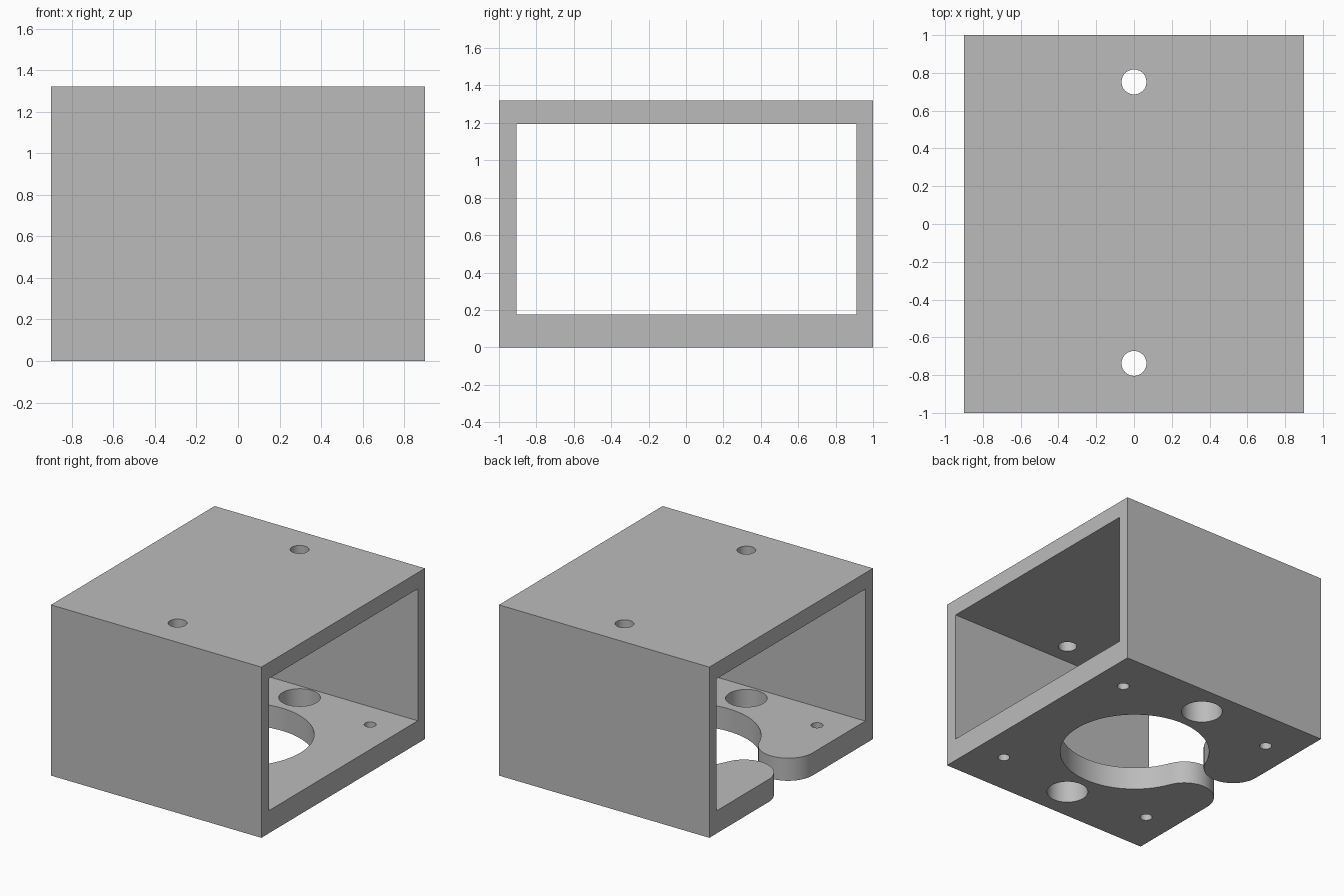
import bpy, bmesh, math

if "Cube" in bpy.data.objects:
    bpy.data.objects.remove(bpy.data.objects["Cube"])

HX, HY, H = 0.9, 1.0, 1.32      # outer half sizes and height
FLOOR, CEIL = 0.175, 1.195      # inner cavity heights
YC = 0.007                      # hole pattern centre in y

grey = bpy.data.materials.new("plain_grey")
grey.diffuse_color = (0.5, 0.5, 0.5, 1)
grey.use_nodes = True
grey.node_tree.nodes["Principled BSDF"].inputs["Base Color"].default_value = grey.diffuse_color


def prism(name, pts, z0, z1):
    """Extrude a closed xy outline from z0 to z1."""
    bm = bmesh.new()
    face = bm.faces.new([bm.verts.new((x, y, z0)) for x, y in pts])
    top = bmesh.ops.extrude_face_region(bm, geom=[face])["geom"]
    bmesh.ops.translate(bm, vec=(0, 0, z1 - z0),
                        verts=[v for v in top if isinstance(v, bmesh.types.BMVert)])
    bmesh.ops.recalc_face_normals(bm, faces=bm.faces)
    mesh = bpy.data.meshes.new(name)
    bm.to_mesh(mesh)
    bm.free()
    mesh.materials.append(grey)
    obj = bpy.data.objects.new(name, mesh)
    bpy.context.collection.objects.link(obj)
    return obj


def arc(cx, cy, r, a0, a1, n):
    return [(cx + r * math.cos(a0 + (a1 - a0) * i / n),
             cy + r * math.sin(a0 + (a1 - a0) * i / n)) for i in range(n + 1)]


def rect(x0, x1, y0, y1):
    return [(x0, y0), (x1, y0), (x1, y1), (x0, y1)]


def cut(obj, pts, z0, z1):
    """Subtract a prism from obj and discard the cutter."""
    cutter = prism("cutter", pts, z0, z1)
    cutter.hide_render = True
    mod = obj.modifiers.new("cut", 'BOOLEAN')
    mod.operation, mod.solver, mod.object = 'DIFFERENCE', 'EXACT', cutter
    bpy.context.view_layer.objects.active = obj
    bpy.ops.object.modifier_apply(modifier=mod.name)
    bpy.data.objects.remove(cutter)


def hole(obj, x, y, r, z0, z1, n=48):
    cut(obj, arc(x, y, r, 0, 2 * math.pi, n)[:-1], z0, z1)


# Box sleeve, open at both x ends
housing = prism("housing", rect(-HX, HX, -HY, HY), 0, H)
cut(housing, rect(-1.2, 1.2, -0.905, 0.911), FLOOR, CEIL)

# Keyhole in the floor: big circle flowing round two noses to the -x edge
R, nose_r, nx, ny = 0.53, 0.21, -0.69, 0.27
t = math.atan2(ny, nx)
half = arc(0, 0, R, 0, t, 36)
half += arc(nx, ny, nose_r, t - math.pi, -math.pi, 24)[1:]
half.append((-1.1, ny))
outline = half + [(x, -y) for x, y in reversed(half[1:])]
cut(housing, [(x, y + YC) for x, y in outline], -0.2, 0.5)

for s in (-1, 1):
    # Access hole in the floor with a screw hole above it in the roof
    hole(housing, 0, YC + s * 0.745, 0.146, -0.2, 0.5)
    hole(housing, 0, YC + s * 0.745, 0.066, 1.0, 1.6)
    # Corner mounting holes in the floor
    for sx in (-1, 1):
        hole(housing, sx * 0.662, YC + s * 0.662, 0.043, -0.2, 0.5, 32)

bpy.ops.object.select_all(action='DESELECT')
housing.select_set(True)
bpy.context.view_layer.objects.active = housing
bpy.ops.object.shade_smooth_by_angle(angle=math.radians(30))
